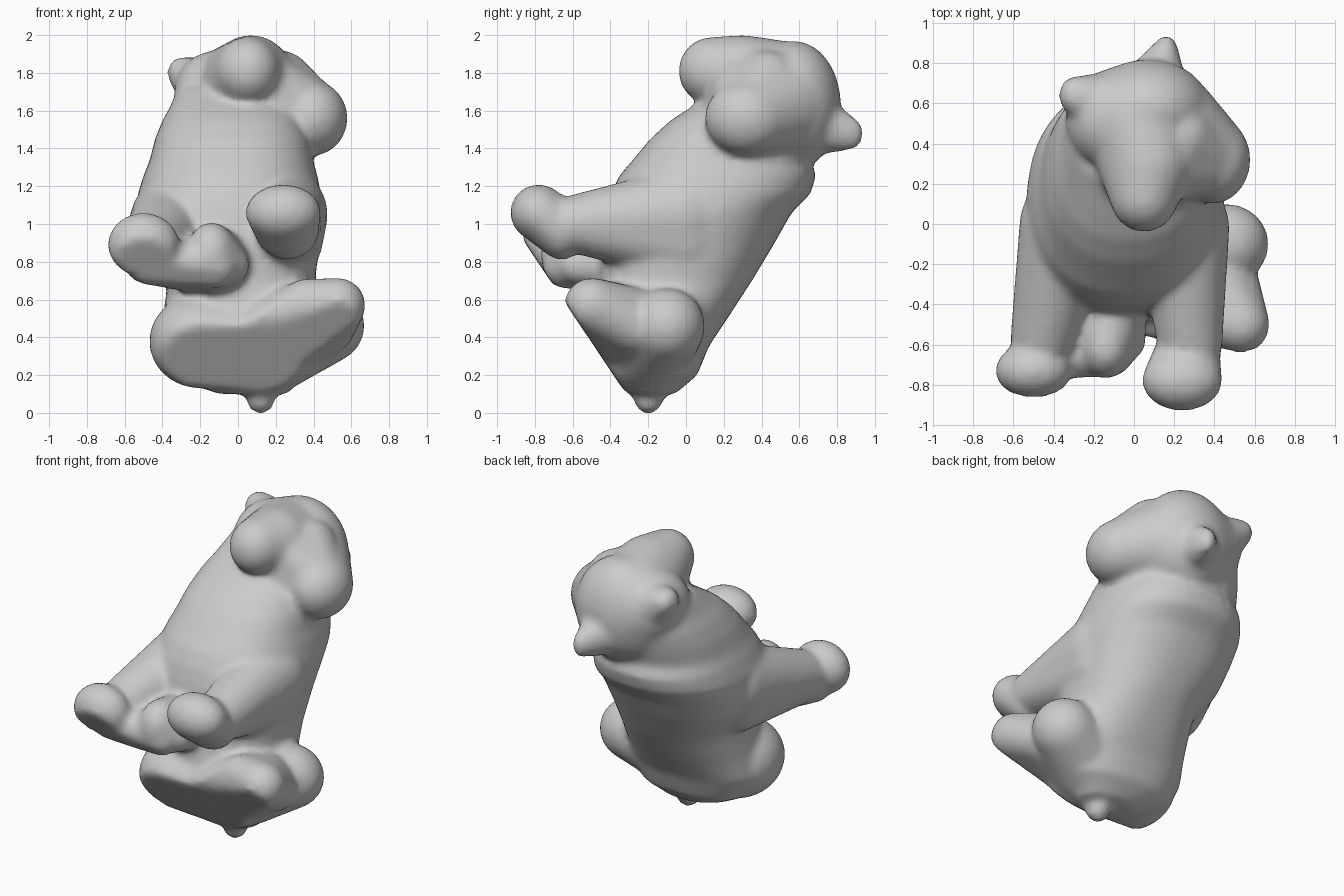
import bpy, bmesh, math
from mathutils import Matrix

body = bmesh.new()


def merge(bm):
    """Flatten the underside along a slanted plane, then add the piece to the body."""
    for v in bm.verts:
        v.co.y = max(v.co.y, -0.25 - 0.67 * v.co.z)
    bmesh.ops.recalc_face_normals(bm, faces=bm.faces)
    me = bpy.data.meshes.new("piece")
    bm.to_mesh(me)
    bm.free()
    body.from_mesh(me)
    bpy.data.meshes.remove(me)


def limb(*balls):
    """Hull over balls given as (centre, radius or radii)."""
    bm = bmesh.new()
    for c, r in balls:
        r = (r, r, r) if isinstance(r, (int, float)) else r
        m = Matrix.Translation(c) @ Matrix.Diagonal((*r, 1))
        bmesh.ops.create_icosphere(bm, subdivisions=4, radius=1, matrix=m)
    res = bmesh.ops.convex_hull(bm, input=bm.verts)
    bmesh.ops.delete(bm, geom=[v for v in bm.verts if not v.link_faces], context='VERTS')
    junk = [g for g in res["geom_interior"] if g.is_valid and isinstance(g, bmesh.types.BMVert)]
    bmesh.ops.delete(bm, geom=junk, context='VERTS')
    merge(bm)


def bow(t):
    """Slightly squared cosine for fuller sections."""
    return math.copysign(abs(t) ** 0.86, t)


def loft(sections, n=40):
    """Horizontal rounded sections given as z, x min, x max, y min, y max."""
    bm = bmesh.new()
    rings = []
    for z, x0, x1, y0, y1 in sections:
        ring = []
        for i in range(n):
            a = 2 * math.pi * i / n
            ring.append(bm.verts.new(((x0 + x1) / 2 + (x1 - x0) / 2 * bow(math.cos(a)),
                                      (y0 + y1) / 2 + (y1 - y0) / 2 * bow(math.sin(a)), z)))
        rings.append(ring)
    for a, b in zip(rings, rings[1:]):
        for i in range(n):
            bm.faces.new((a[i], a[(i + 1) % n], b[(i + 1) % n], b[i]))
    bm.faces.new(rings[0][::-1])
    bm.faces.new(rings[-1])
    merge(bm)


# torso with neck ruff
loft([(0.10, -0.10, 0.26, -0.30, -0.06),
      (0.14, -0.22, 0.30, -0.33, -0.01),
      (0.20, -0.34, 0.40, -0.40, 0.06),
      (0.35, -0.43, 0.47, -0.47, 0.12),
      (0.50, -0.40, 0.44, -0.50, 0.22),
      (0.70, -0.37, 0.41, -0.46, 0.35),
      (0.90, -0.50, 0.43, -0.46, 0.47),
      (1.06, -0.54, 0.45, -0.43, 0.56),
      (1.16, -0.53, 0.44, -0.40, 0.66),
      (1.26, -0.50, 0.42, -0.35, 0.69),
      (1.33, -0.47, 0.40, -0.29, 0.66),
      (1.45, -0.44, 0.38, -0.19, 0.70),
      (1.55, -0.40, 0.35, -0.08, 0.73),
      (1.62, -0.36, 0.31, 0.03, 0.73),
      (1.72, -0.32, 0.26, 0.20, 0.74)])

# skull, snout, cheek and lower jaw
limb(((0.05, 0.53, 1.62), (0.35, 0.27, 0.34)), ((0.07, 0.57, 1.63), (0.31, 0.25, 0.34)),
     ((-0.14, 0.52, 1.68), (0.20, 0.24, 0.23)))
limb(((0.05, 0.14, 1.81), (0.17, 0.18, 0.18)), ((0.07, 0.30, 1.78), 0.22),
     ((0.03, 0.50, 1.69), 0.28))
limb(((0.39, 0.32, 1.56), (0.19, 0.22, 0.20)), ((0.18, 0.50, 1.62), (0.25, 0.25, 0.26)))
limb(((0.14, 0.28, 1.75), 0.17), ((0.37, 0.32, 1.60), 0.17), ((0.22, 0.43, 1.74), 0.18),
     ((0.18, 0.26, 1.58), 0.17))

# ears
limb(((-0.295, 0.64, 1.80), (0.08, 0.095, 0.085)), ((-0.18, 0.60, 1.73), 0.15))
limb(((0.16, 0.86, 1.48), (0.06, 0.08, 0.09)), ((0.11, 0.70, 1.52), 0.15))

# front legs and paws
limb(((0.24, -0.02, 1.05), (0.235, 0.25, 0.25)), ((0.23, 0.0, 0.92), 0.22),
     ((0.28, -0.60, 1.00), (0.16, 0.15, 0.15)))
limb(((0.24, -0.78, 1.06), (0.20, 0.15, 0.15)), ((0.26, -0.66, 0.97), (0.17, 0.13, 0.16)))
limb(((-0.33, 0.0, 1.02), 0.24), ((-0.32, -0.05, 0.90), 0.22),
     ((-0.45, -0.56, 0.88), (0.165, 0.15, 0.17)))
limb(((-0.50, -0.73, 0.89), (0.19, 0.14, 0.17)))

# hind leg tucked between the front paws
limb(((-0.14, -0.62, 0.84), (0.13, 0.15, 0.17)), ((-0.12, -0.42, 0.80), 0.18),
     ((-0.04, -0.58, 0.78), 0.10))
limb(((-0.48, -0.66, 0.80), 0.12), ((-0.12, -0.64, 0.78), 0.12), ((-0.25, -0.4, 0.8), 0.16))

# haunches and hind foot, pressed flat along the underside
limb(((-0.20, -0.28, 0.38), (0.27, 0.30, 0.25)), ((0.14, -0.28, 0.36), (0.26, 0.30, 0.25)))
limb(((0.46, -0.10, 0.46), (0.21, 0.20, 0.20)), ((0.20, -0.20, 0.38), 0.26))
limb(((0.53, -0.50, 0.57), 0.145), ((0.36, -0.47, 0.58), 0.13), ((0.36, -0.22, 0.45), 0.20),
     ((0.47, -0.28, 0.46), 0.15), ((0.15, -0.40, 0.38), 0.22))

# tail
limb(((0.12, -0.20, 0.07), 0.075), ((0.12, -0.18, 0.14), 0.09))

# fuse everything into one soft skin
me = bpy.data.meshes.new("bear_cub")
body.to_mesh(me)
body.free()
cub = bpy.data.objects.new("bear_cub", me)
bpy.context.collection.objects.link(cub)
rm = cub.modifiers.new("fuse", 'REMESH')
rm.mode = 'VOXEL'
rm.voxel_size = 0.022
rm.use_smooth_shade = True
sm = cub.modifiers.new("soften", 'SMOOTH')
sm.factor = 0.5
sm.iterations = 8
